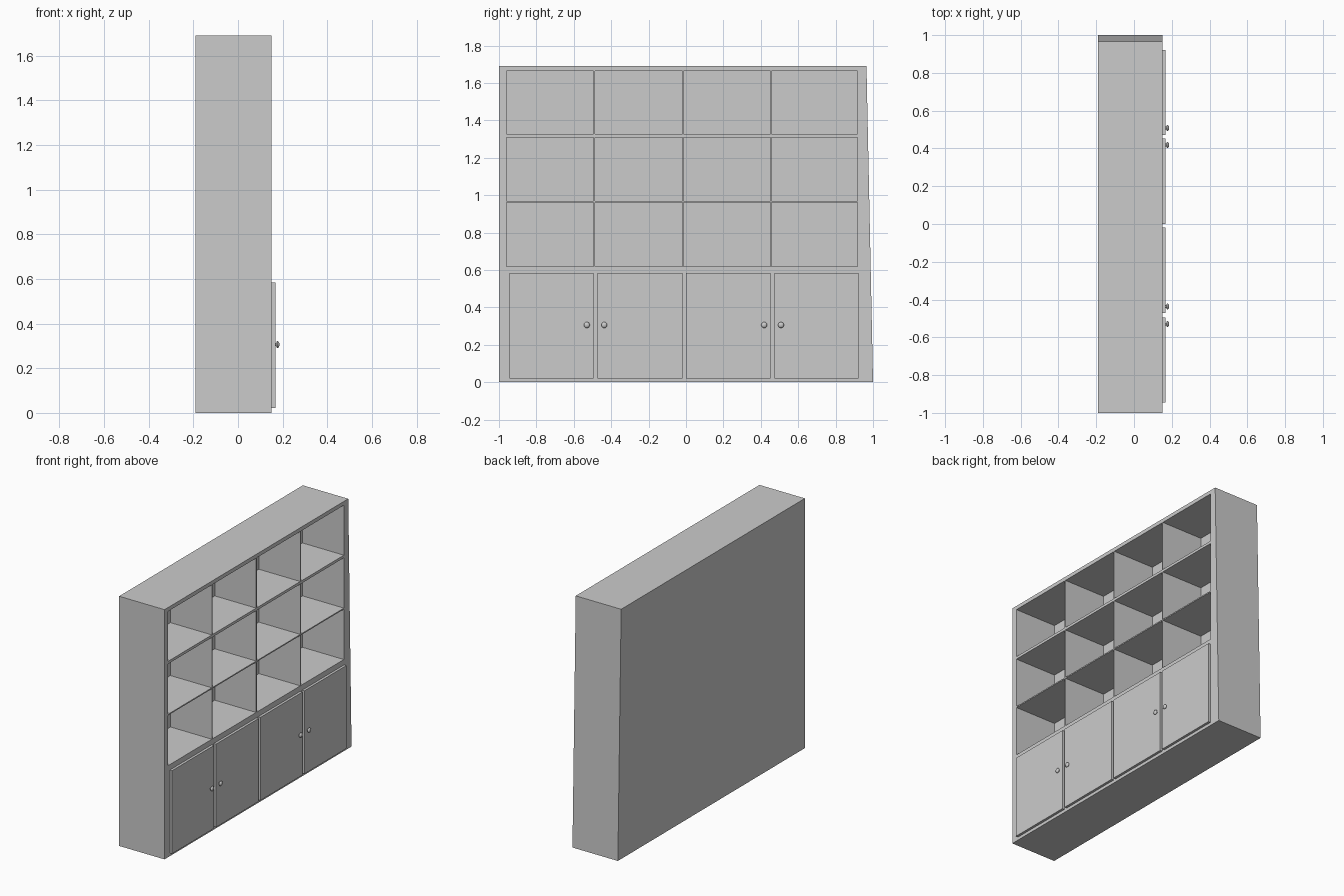
import bpy, bmesh, math
from mathutils import Matrix, Vector

if "Cube" in bpy.data.objects:
    bpy.data.objects.remove(bpy.data.objects["Cube"])

BACK, FRONT = -0.19, 0.15
DOOR_FACE = 0.167
HEIGHT = 1.69


def add_box(bm, lo, hi):
    size = [h - l for l, h in zip(lo, hi)]
    mid = [(h + l) / 2 for l, h in zip(lo, hi)]
    m = Matrix.Translation(mid) @ Matrix.Diagonal((*size, 1))
    bmesh.ops.create_cube(bm, size=1, matrix=m)


def finish(name, bm):
    bmesh.ops.recalc_face_normals(bm, faces=bm.faces)
    mesh = bpy.data.meshes.new(name)
    bm.to_mesh(mesh)
    bm.free()
    ob = bpy.data.objects.new(name, mesh)
    bpy.context.collection.objects.link(ob)
    return ob


# Carcass: slab whose right side leans inward toward the top
bm = bmesh.new()
outline = [(-1, 0), (1, 0), (0.965, HEIGHT), (-1, HEIGHT)]
face = bm.faces.new([bm.verts.new((BACK, y, z)) for y, z in outline])
ext = bmesh.ops.extrude_face_region(bm, geom=[face])
bmesh.ops.translate(bm, vec=(FRONT - BACK, 0, 0),
                    verts=[g for g in ext["geom"] if isinstance(g, bmesh.types.BMVert)])
carcass = finish("bookcase_carcass", bm)

# Open compartments: four columns by three rows, leaving a back panel
columns = [(-0.961, -0.494), (-0.486, -0.020), (-0.013, 0.452), (0.457, 0.918)]
rows = [(0.62, 0.96), (0.968, 1.308), (1.326, 1.664)]
bm = bmesh.new()
for y0, y1 in columns:
    for z0, z1 in rows:
        add_box(bm, (-0.16, y0, z0), (FRONT + 0.1, y1, z1))
cutter = finish("compartment_cutter", bm)
cutter.hide_render = True
mod = carcass.modifiers.new("compartments", 'BOOLEAN')
mod.operation = 'DIFFERENCE'
mod.solver = 'EXACT'
mod.object = cutter
bpy.context.view_layer.objects.active = carcass
bpy.ops.object.modifier_apply(modifier=mod.name)
bpy.data.objects.remove(cutter)

# Cupboard doors
doors = [(-0.944, -0.494), (-0.472, -0.018), (0.0, 0.453), (0.472, 0.921)]
for i, (y0, y1) in enumerate(doors, 1):
    bm = bmesh.new()
    add_box(bm, (FRONT, y0, 0.021), (DOOR_FACE, y1, 0.583))
    finish(f"door_{i}", bm)

# Turned knobs: slim stem flaring to a rounded head, (x offset, radius)
profile = [(-0.002, 0.007), (0.004, 0.007), (0.006, 0.013), (0.009, 0.016),
           (0.013, 0.015), (0.017, 0.010), (0.019, 0.0)]
for i, y in enumerate((-0.53, -0.437, 0.418, 0.508), 1):
    bm = bmesh.new()
    verts = [bm.verts.new((DOOR_FACE + x, y, 0.306 + r)) for x, r in profile]
    edges = [bm.edges.new(p) for p in zip(verts, verts[1:])]
    bmesh.ops.spin(bm, geom=verts + edges, cent=(0, y, 0.306), axis=(1, 0, 0),
                   angle=math.tau, steps=16)
    bmesh.ops.remove_doubles(bm, verts=bm.verts, dist=0.0002)
    knob = finish(f"knob_{i}", bm)
    bpy.ops.object.select_all(action='DESELECT')
    knob.select_set(True)
    bpy.context.view_layer.objects.active = knob
    bpy.ops.object.shade_smooth_by_angle(angle=math.radians(40))
